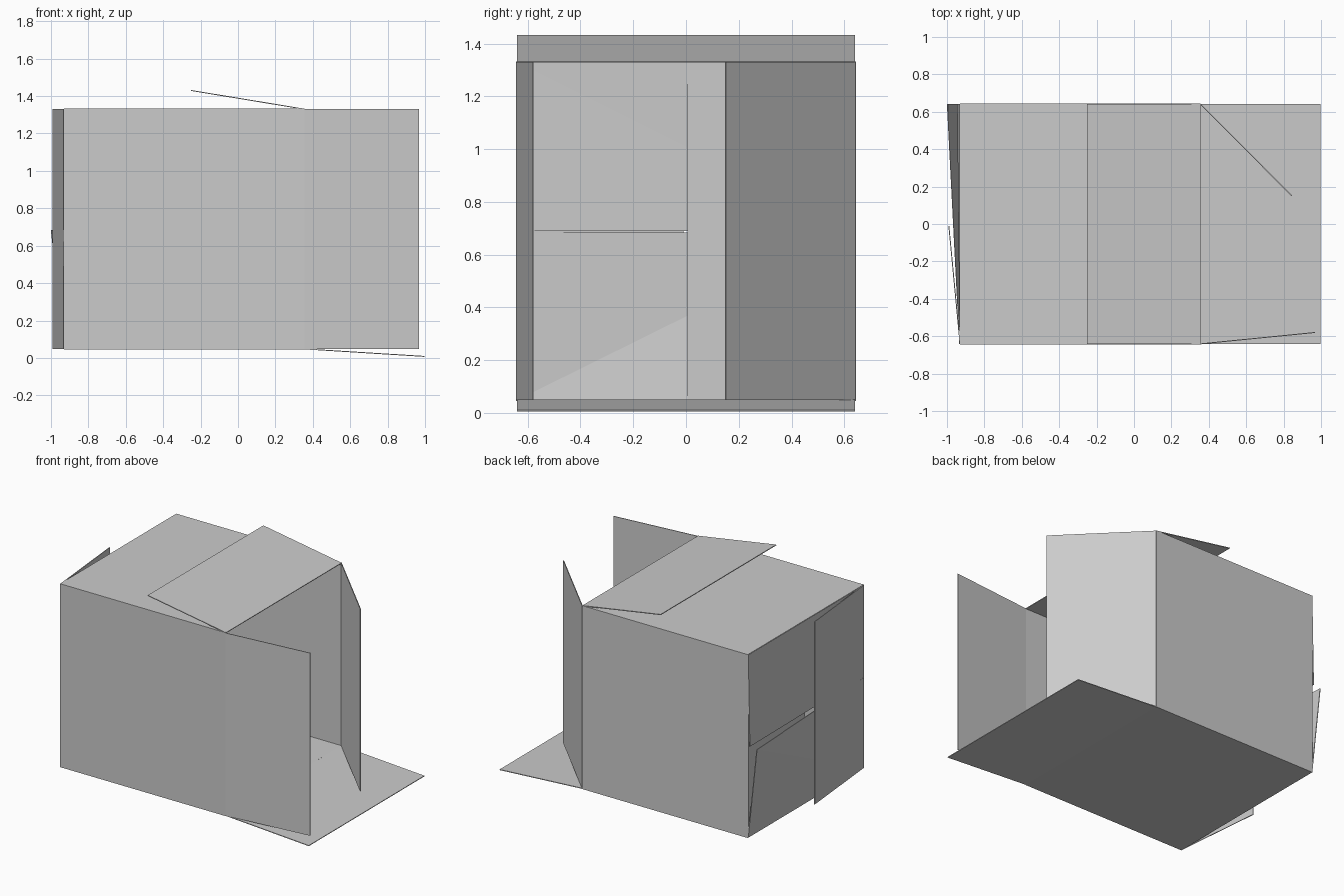
import bpy

if "Cube" in bpy.data.objects:
    bpy.data.objects.remove(bpy.data.objects["Cube"])

T = 0.005                      # cardboard thickness
X0, X1 = -0.93, 0.355          # closed end, open end
Y = 0.641                      # half width
Z0, Z1 = 0.048, 1.33           # floor, roof


def sheet(name, verts, faces):
    """Flat cardboard panels given thickness by a solidify modifier."""
    me = bpy.data.meshes.new(name)
    me.from_pydata(verts, [], faces)
    ob = bpy.data.objects.new(name, me)
    bpy.context.collection.objects.link(ob)
    mod = ob.modifiers.new("thickness", 'SOLIDIFY')
    mod.thickness = T
    mod.offset = 0
    mod.use_even_offset = True
    return ob


def side_flap(name, x, y, tip_x, tip_y):
    """Flap hinged on an upright edge."""
    sheet(name, [(x, y, Z0), (tip_x, tip_y, Z0), (tip_x, tip_y, Z1), (x, y, Z1)],
          [(0, 1, 2, 3)])


def level_flap(name, x, z, tip_front, tip_back, tip_z):
    """Flap hinged on a level edge; different tip x values warp the card."""
    sheet(name, [(x, -Y, z), (x, Y, z), (tip_back, Y, tip_z), (tip_front, -Y, tip_z)],
          [(0, 1, 2), (0, 2, 3)])


# box sleeve, open at both ends
ring = [(-Y, Z0), (Y, Z0), (Y, Z1), (-Y, Z1)]
sheet("box_body", [(x, y, z) for x in (X0, X1) for y, z in ring],
      [(i, (i + 1) % 4, (i + 1) % 4 + 4, i + 4) for i in range(4)])

# open end flaps
level_flap("open_top_flap", X1, Z1, -0.252, -0.252, 1.43)
level_flap("open_bottom_flap", X1, Z0, 0.998, 0.998, 0.008)
side_flap("open_front_flap", X1, -Y, 0.967, -0.58)
side_flap("open_back_flap", X1, Y, 0.845, 0.15)

# closed end flaps, overlapping from the inside outwards
side_flap("closed_back_flap", X0, Y, X0 + 0.004, 0.005)
level_flap("closed_top_flap", X0, Z1, X0, -0.943, 0.69)
level_flap("closed_bottom_flap", X0, Z0, X0 - 0.002, -0.998, 0.683)
side_flap("closed_front_flap", X0, -Y, -0.99, -0.01)
